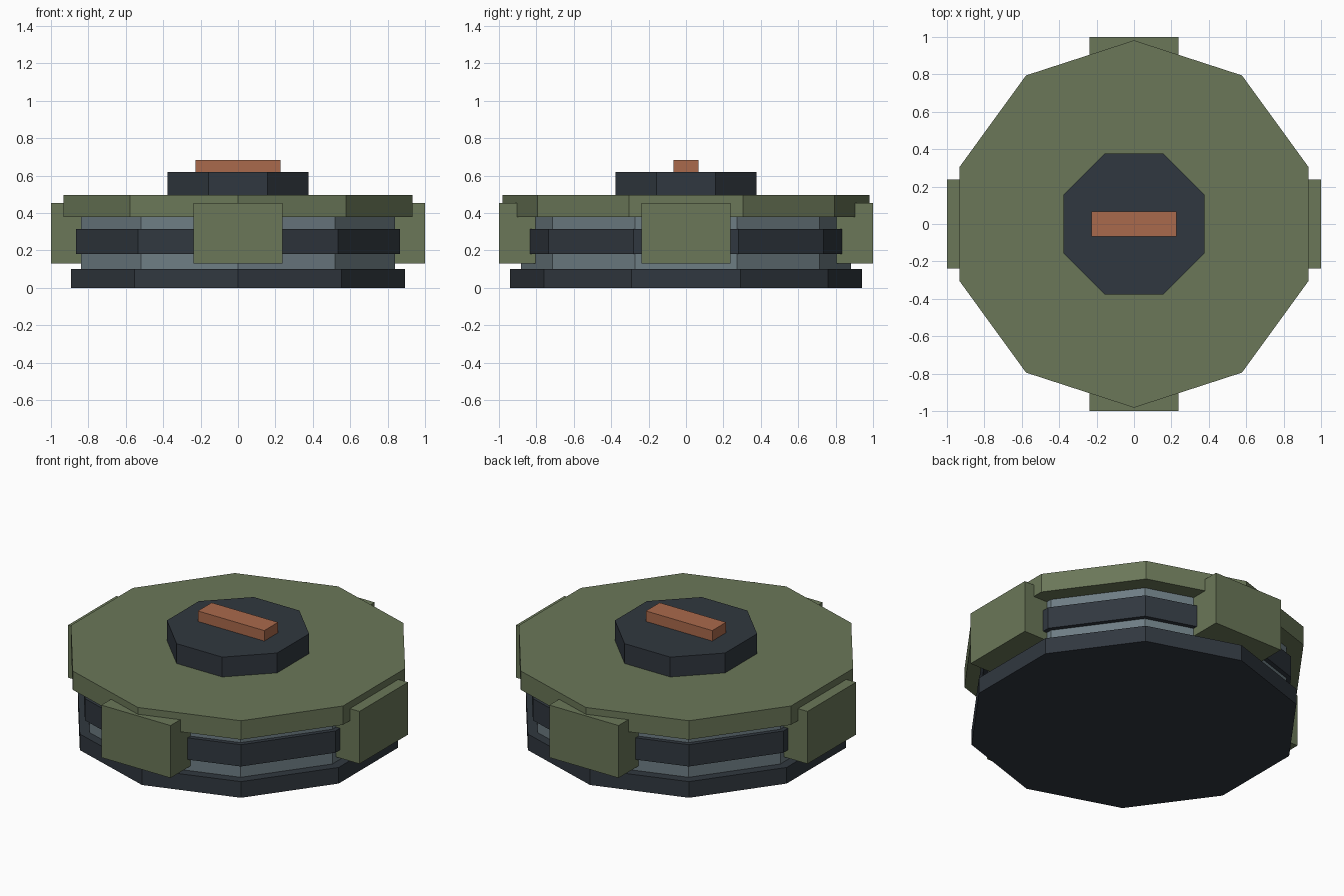
import bpy
from math import pi, radians, cos

cube = bpy.data.objects.get("Cube")
if cube:
    bpy.data.objects.remove(cube, do_unlink=True)


def material(name, color):
    mat = bpy.data.materials.new(name)
    mat.use_nodes = True
    mat.diffuse_color = (*color, 1)
    bsdf = next(n for n in mat.node_tree.nodes if n.type == 'BSDF_PRINCIPLED')
    bsdf.inputs["Base Color"].default_value = (*color, 1)
    return mat


olive = material("olive_green", (0.145, 0.185, 0.098))
dark = material("dark_slate", (0.030, 0.039, 0.050))
steel = material("blue_grey_steel", (0.155, 0.205, 0.230))
copper = material("copper_orange", (0.400, 0.142, 0.072))


def finish(name, mat):
    obj = bpy.context.object
    obj.name = obj.data.name = name
    obj.data.materials.clear()
    obj.data.materials.append(mat)
    return obj


def disc(name, mat, radius, bottom, top, sides=10, turn=0):
    """Flat-sided prism standing between two heights."""
    bpy.ops.mesh.primitive_cylinder_add(
        vertices=sides, radius=radius, depth=top - bottom,
        location=(0, 0, (bottom + top) / 2), rotation=(0, 0, turn))
    return finish(name, mat)


def block(name, mat, size, location, turn=0):
    bpy.ops.mesh.primitive_cube_add(size=1, location=location, rotation=(0, 0, turn))
    bpy.context.object.scale = size
    return finish(name, mat)


# Stacked ten-sided casing
disc("base_plate", dark, 0.94, 0, 0.10)
disc("body", steel, 0.882, 0.10, 0.38)
disc("waist_band", dark, 0.91, 0.18, 0.315)
disc("lid", olive, 0.982, 0.38, 0.497)

# Eight-sided cap with its grip bar
disc("cap", dark, 0.378 / cos(pi / 8), 0.497, 0.62, sides=8, turn=pi / 8)
block("grip_bar", copper, (0.455, 0.135, 0.065), (0, 0, 0.6525))

# Four clamps around the rim
sides = [("front", 0, -1, 0), ("left", 1, 0, 90), ("back", 0, 1, 180), ("right", -1, 0, 270)]
for side, x, y, angle in sides:
    block(side + "_clamp", olive, (0.475, 0.22, 0.325),
          (x * 0.89, y * 0.89, 0.2925), radians(angle))
